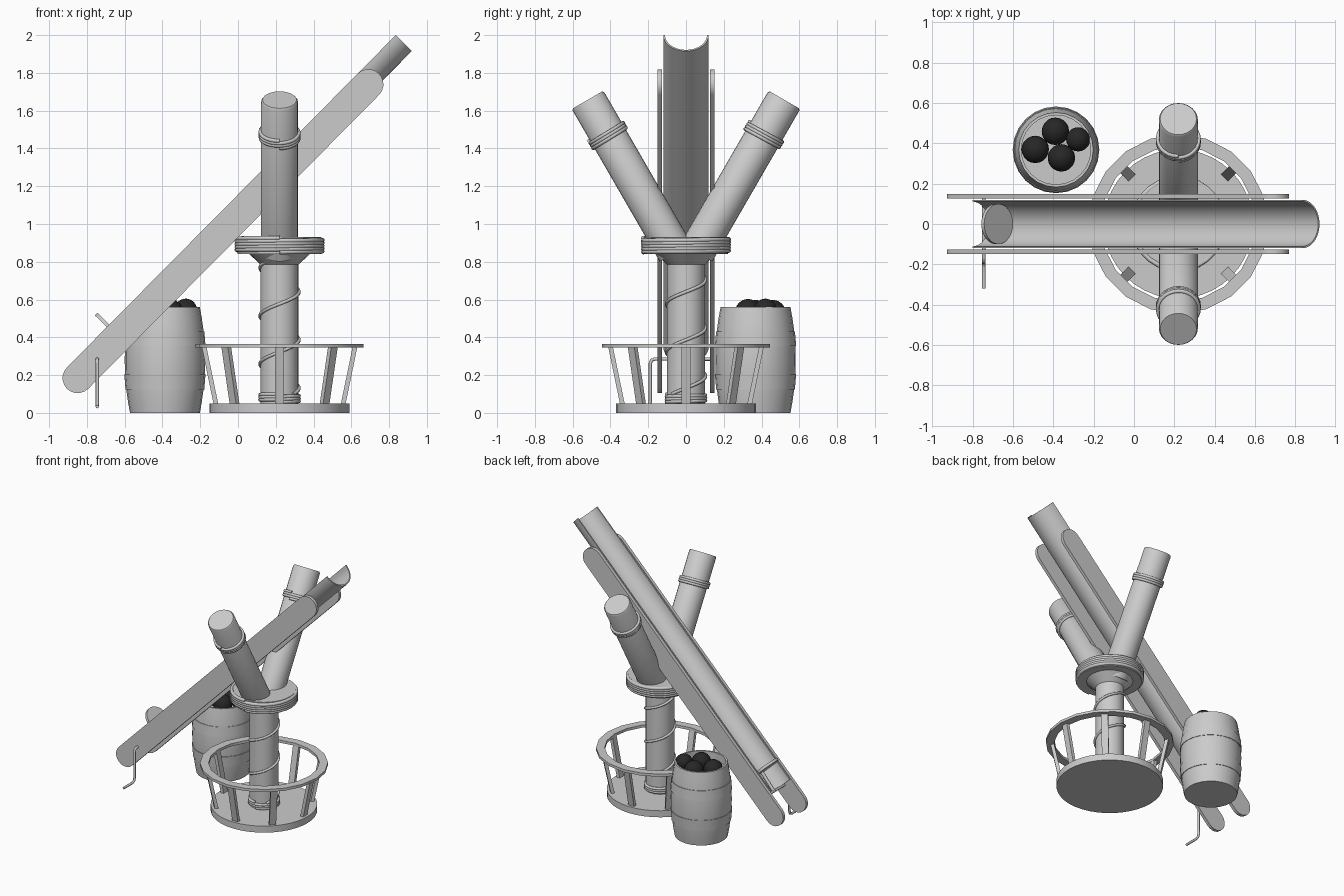
import bpy, bmesh
from math import pi, cos, sin, radians
from mathutils import Vector, Matrix

if "Cube" in bpy.data.objects:
    bpy.data.objects.remove(bpy.data.objects["Cube"], do_unlink=True)


def material(name, value):
    m = bpy.data.materials.new(name)
    m.use_nodes = True
    colour = (value, value, value, 1)
    m.diffuse_color = colour
    m.node_tree.nodes["Principled BSDF"].inputs["Base Color"].default_value = colour
    return m


GREY = material("plain grey", 0.6)
BLACK = material("iron black", 0.02)


def finish(bm, name, mat=GREY, matrix=None):
    """Turn a bmesh into an object, smooth except at sharp edges."""
    bmesh.ops.recalc_face_normals(bm, faces=bm.faces)
    me = bpy.data.meshes.new(name)
    bm.to_mesh(me)
    bm.free()
    me.materials.append(mat)
    me.shade_smooth()
    me.set_sharp_from_angle(angle=radians(35))
    ob = bpy.data.objects.new(name, me)
    if matrix:
        ob.matrix_world = matrix
    bpy.context.collection.objects.link(ob)
    return ob


def lathe(name, profile, sides=24, matrix=None, closed=False):
    """Spin (radius, height) points round z; open ends are capped."""
    bm = bmesh.new()
    rings = [[bm.verts.new((r * cos(2 * pi * i / sides), r * sin(2 * pi * i / sides), z))
              for i in range(sides)] for r, z in profile]
    pairs = list(zip(rings, rings[1:]))
    if closed:
        pairs.append((rings[-1], rings[0]))
    else:
        bm.faces.new(rings[0])
        bm.faces.new(rings[-1])
    for a, b in pairs:
        for i in range(sides):
            j = (i + 1) % sides
            bm.faces.new((a[i], a[j], b[j], b[i]))
    return finish(bm, name, matrix=matrix)


def prism(name, outline, vector, matrix=None):
    """Extrude a flat outline along a vector."""
    bm = bmesh.new()
    face = bm.faces.new([bm.verts.new(p) for p in outline])
    out = bmesh.ops.extrude_face_region(bm, geom=[face])
    verts = [g for g in out["geom"] if isinstance(g, bmesh.types.BMVert)]
    bmesh.ops.translate(bm, verts=verts, vec=vector)
    return finish(bm, name, matrix=matrix)


def tube(name, points, radius, matrix=None):
    """Round rod or rope along points."""
    cu = bpy.data.curves.new(name, "CURVE")
    cu.dimensions = "3D"
    cu.bevel_depth = radius
    cu.bevel_resolution = 2
    cu.use_fill_caps = True
    sp = cu.splines.new("POLY")
    sp.points.add(len(points) - 1)
    for p, co in zip(sp.points, points):
        p.co = (*co, 1)
    sp.use_smooth = True
    cu.materials.append(GREY)
    ob = bpy.data.objects.new(name, cu)
    if matrix:
        ob.matrix_world = matrix
    bpy.context.collection.objects.link(ob)


def helix(radius, z0, z1, turns, phase=-pi / 2):
    n = int(turns * 28)
    return [(radius * cos(phase + 2 * pi * turns * i / n),
             radius * sin(phase + 2 * pi * turns * i / n),
             z0 + (z1 - z0) * i / n) for i in range(n + 1)]


MAST = Matrix.Translation((0.22, 0, 0))

# Basket: floor, leaning slats and top ring
lathe("basket_floor", [(0.37, 0), (0.37, 0.05)], 40, MAST)
lathe("basket_ring", [(0.385, 0.345), (0.445, 0.345), (0.445, 0.365), (0.385, 0.365)],
      20, MAST, closed=True)
for k in range(8):
    outline = [(0.325, -0.024, 0.05), (0.35, -0.024, 0.05), (0.35, 0.024, 0.05), (0.325, 0.024, 0.05)]
    prism("basket_slat", outline, (0.062, 0, 0.3), MAST @ Matrix.Rotation(k * pi / 4, 4, "Z"))

# Mast with flared head, collar and ropes
lathe("mast", [(0.1, 0.05), (0.1, 0.785), (0.165, 0.845)], 24, MAST)
lathe("collar", [(0.222, 0.842), (0.222, 0.93)], 32, MAST)
tube("collar_rope", helix(0.226, 0.852, 0.926, 5), 0.0125, MAST)
tube("mast_foot_rope", helix(0.103, 0.058, 0.1, 3), 0.01, MAST)
tube("mast_spiral_rope", helix(0.104, 0.1, 0.8, 2.75, phase=-pi / 4), 0.009, MAST)

# Two leaning arms with rope bands
for side in (-1, 1):
    lean = Matrix.Translation((0.22, side * 0.055, 0.85)) @ Matrix.Rotation(-side * pi / 6, 4, "X")
    lathe("arm", [(0.097, 0), (0.097, 0.922), (0.09, 0.932)], 24, lean)
    tube("arm_rope", helix(0.102, 0.695, 0.74, 3), 0.01, lean)

# Trough frame: local x runs up the slope, origin at the top of the rim
SLOPE = Matrix.Translation((0.835, 0, 2.0)) @ Matrix.Rotation(radians(-45.3), 4, "Y")
arc = [pi + pi * i / 20 for i in range(21)]
section = [(0, r * cos(a), r * sin(a)) for r, step in ((0.12, 1), (0.111, -1)) for a in arc[::step]]
prism("trough", section, (-2.325, 0, 0), SLOPE)

# Side rails with rounded ends
rail = []
for end, start in ((-0.287, -pi / 2), (-2.475, pi / 2)):
    rail += [(end + 0.08 * cos(start + pi * i / 10), 0, -0.08 + 0.08 * sin(start + pi * i / 10))
             for i in range(11)]
for y in (-0.15, 0.126):
    prism("side_rail", [(x, y, z) for x, _, z in rail], (0, 0.024, 0), SLOPE)

# Pusher disc, its rod, the axle and the crank
lathe("pusher_disc", [(0.1, -0.01), (0.1, 0.01)], 24,
      SLOPE @ Matrix.Translation((-2.165, 0, -0.012)) @ Matrix.Rotation(pi / 2, 4, "Y"))
tube("pusher_rod", [(-2.33, 0, -0.083), (-2.165, 0, -0.07)], 0.012, SLOPE)
bend = [(-0.745, -0.192 + 0.03 * sin(a), 0.255 + 0.03 * cos(a))
        for a in (0, -pi / 8, -pi / 4)]
crank = [(-0.745, 0.13, 0.285), (-0.745, -0.165, 0.285), (-0.745, -0.182, 0.279),
         (-0.745, -0.189, 0.262), (-0.745, -0.189, 0.06), (-0.745, -0.196, 0.04),
         (-0.745, -0.215, 0.033), (-0.745, -0.32, 0.033)]
tube("crank_and_axle", crank, 0.009)

# Barrel with hoops and an open top
BARREL = Matrix.Translation((-0.387, 0.368, 0))


def stave(z):
    return 0.213 - 0.028 * ((z - 0.28) / 0.28) ** 2


heights = [0.56 * i / 10 for i in range(11)]
lathe("barrel", [(stave(z), z) for z in heights] + [(0.172, 0.56), (0.172, 0.5)], 24, BARREL)
for low, high in ((0.125, 0.205), (0.355, 0.43)):
    lathe("barrel_hoop", [(stave(low) - 0.01, low), (stave(low) + 0.004, low),
                          (stave(high) + 0.004, high), (stave(high) - 0.01, high)],
          24, BARREL, closed=True)

# Iron balls
for x, y, z in ((-0.39, 0.46, 0.53), (-0.49, 0.37, 0.53), (-0.36, 0.328, 0.535), (-0.277, 0.42, 0.545)):
    bm = bmesh.new()
    bmesh.ops.create_icosphere(bm, subdivisions=3, radius=0.068 if x < -0.3 else 0.06)
    finish(bm, "iron_ball", BLACK, Matrix.Translation((x, y, z)))
